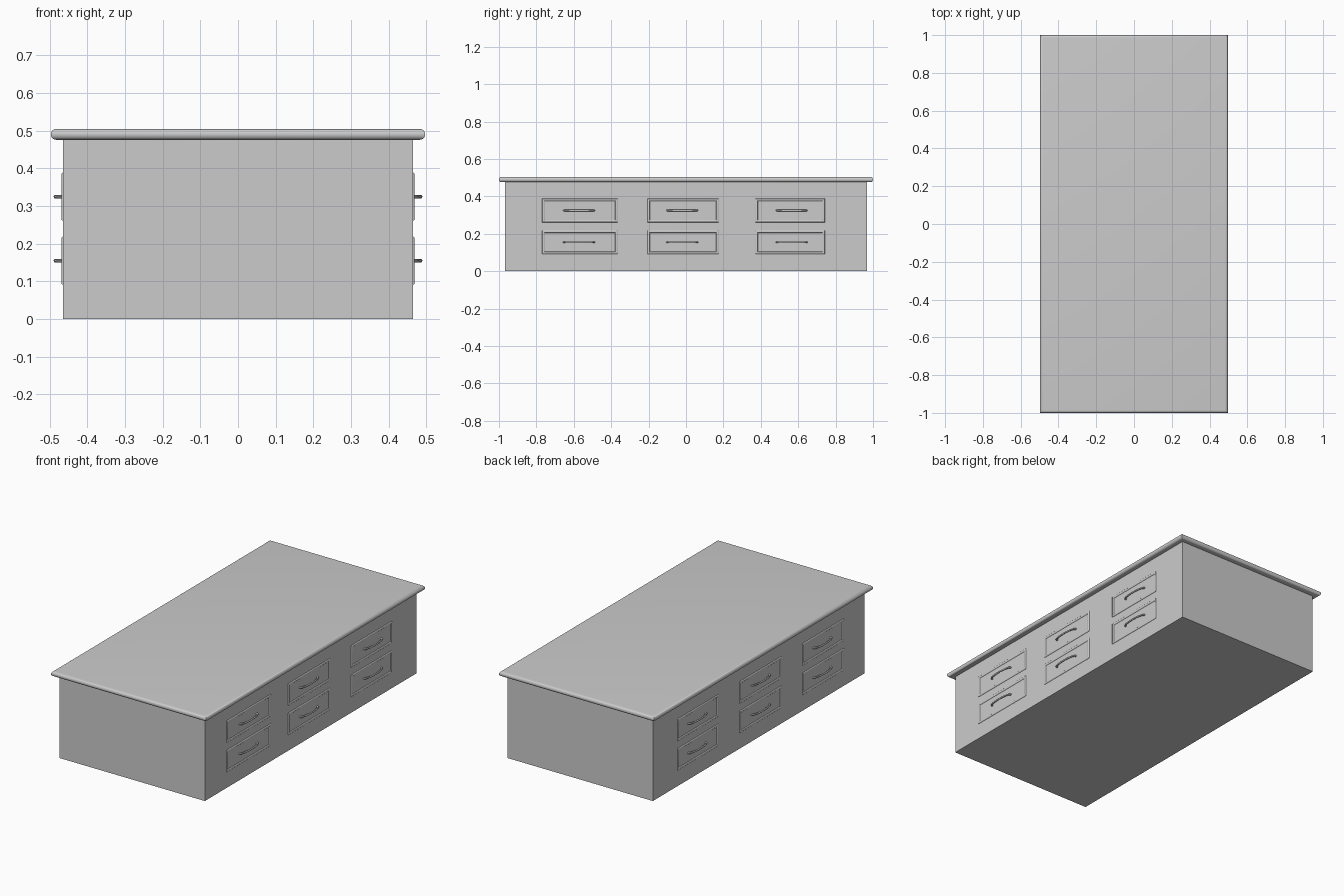
import bpy, bmesh, math

if "Cube" in bpy.data.objects:
    bpy.data.objects.remove(bpy.data.objects["Cube"])

BODY_X, BODY_Y = 0.465, 0.967


def finish(name, bm, smooth=True):
    bmesh.ops.recalc_face_normals(bm, faces=bm.faces)
    me = bpy.data.meshes.new(name)
    bm.to_mesh(me)
    bm.free()
    ob = bpy.data.objects.new(name, me)
    bpy.context.collection.objects.link(ob)
    if smooth:
        bpy.ops.object.select_all(action='DESELECT')
        ob.select_set(True)
        bpy.context.view_layer.objects.active = ob
        bpy.ops.object.shade_smooth_by_angle(angle=math.radians(35))
    return ob


def loft(bm, rings, cap=True):
    """Join equal-sized closed rings of points, optionally capping both ends."""
    vs = [[bm.verts.new(p) for p in r] for r in rings]
    n = len(vs[0])
    for a, b in zip(vs, vs[1:]):
        for i in range(n):
            j = (i + 1) % n
            bm.faces.new((a[i], a[j], b[j], b[i]))
    if cap:
        bm.faces.new(vs[0][::-1])
        bm.faces.new(vs[-1])


def rect_xy(x, y, z):
    return [(-x, -y, z), (x, -y, z), (x, y, z), (-x, y, z)]


# body
bm = bmesh.new()
loft(bm, [rect_xy(BODY_X, BODY_Y, 0), rect_xy(BODY_X, BODY_Y, 0.48)])
finish("cabinet_body", bm, False)

# worktop with bullnose edge and mitred corners
bm = bmesh.new()
R, ZC = 0.0145, 0.4905
rings = []
for i in range(13):
    t = -math.pi / 2 + math.pi * i / 12
    d = R * (1 - math.cos(t))
    rings.append(rect_xy(0.497 - d, 1 - d, ZC + R * math.sin(t)))
loft(bm, rings)
finish("worktop", bm)


# raised drawer moulding: a rounded strip running round a rectangle
def drawer_frame(name, side, y0, y1, zc, hh=0.064, w=0.014, h=0.005):
    bm = bmesh.new()
    rings = []
    for i in range(9):
        t = math.pi * i / 8
        d = w / 2 * (1 - math.cos(t))
        x = side * (BODY_X - 0.001 + h * math.sin(t))
        a, b, lo, hi = y0 + d, y1 - d, zc - hh + d, zc + hh - d
        rings.append([(x, a, lo), (x, b, lo), (x, b, hi), (x, a, hi)])
    loft(bm, rings, cap=False)
    finish(name, bm)


# bow handle: a tube along an arch, thicker at its feet
def handle(name, side, yc, zc, half=0.079):
    bm = bmesh.new()
    rings = []
    n, sides = 24, 10
    path = []
    for i in range(n + 1):
        t = math.pi * i / n
        c, s = math.cos(t), math.sin(t)
        path.append((BODY_X - 0.002 + 0.022 * s ** 0.7 if s > 1e-6 else BODY_X - 0.002,
                     yc - half * c))
    for i, (x, y) in enumerate(path):
        p, q = path[max(i - 1, 0)], path[min(i + 1, n)]
        dx, dy = q[0] - p[0], q[1] - p[1]
        l = math.hypot(dx, dy)
        nx, ny = dy / l, -dx / l
        r = 0.0045 + 0.0025 * abs(2 * i / n - 1) ** 4
        ring = []
        for k in range(sides):
            a = 2 * math.pi * k / sides
            ring.append((side * (x + nx * r * math.cos(a)),
                         y + ny * r * math.cos(a),
                         zc + 0.005 * math.sin(a)))
        rings.append(ring)
    loft(bm, rings)
    finish(name, bm)


# drawers on both long sides: (start y, end y, handle y)
columns = {
    1: [(-0.77, -0.365, -0.572), (-0.207, 0.175, -0.02), (0.37, 0.743, 0.565)],
    -1: [(-0.777, -0.4, -0.578), (-0.207, 0.175, -0.015), (0.37, 0.743, 0.565)],
}
for side, cols in columns.items():
    label = "right" if side > 0 else "left"
    for c, (y0, y1, yh) in enumerate(cols, 1):
        for row, zc in (("lower", 0.155), ("upper", 0.325)):
            drawer_frame(f"{label}_{row}_drawer_frame_{c}", side, y0, y1, zc)
            handle(f"{label}_{row}_drawer_handle_{c}", side, yh, zc)
